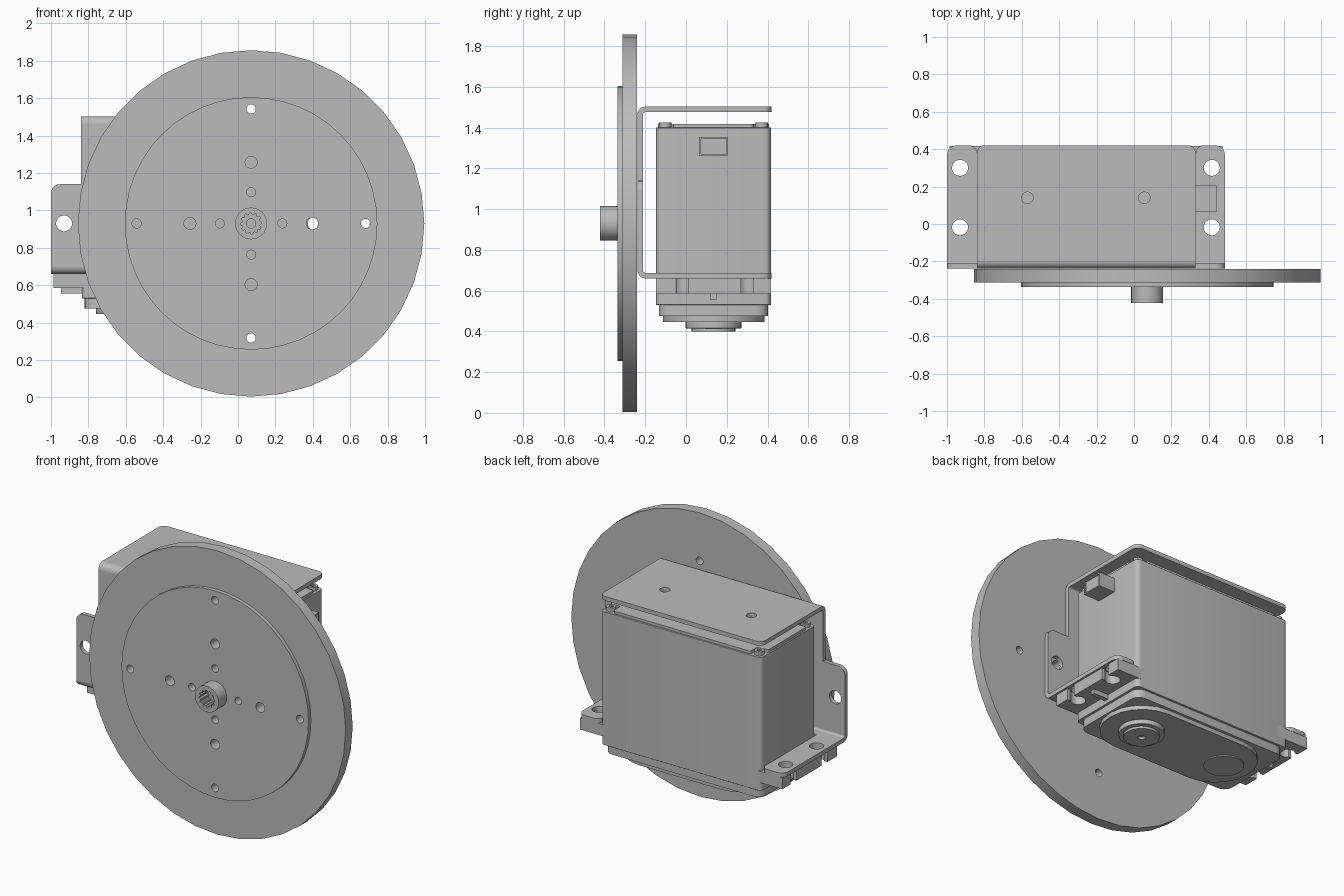
import bpy, bmesh
from math import cos, sin, pi, radians
from mathutils import Matrix, Vector

cube = bpy.data.objects.get("Cube")
if cube:
    bpy.data.objects.remove(cube, do_unlink=True)

grey = bpy.data.materials.new("plain grey")
grey.use_nodes = True
GREY = (0.5, 0.5, 0.5, 1)
grey.diffuse_color = GREY
grey.node_tree.nodes["Principled BSDF"].inputs["Base Color"].default_value = GREY

parts = []
# Columns: where the outline's two directions and the extrusion go
AXES = {
    "z": Matrix(((1, 0, 0), (0, 1, 0), (0, 0, 1))),
    "y": Matrix(((1, 0, 0), (0, 0, -1), (0, 1, 0))),
    "x": Matrix(((0, 0, 1), (1, 0, 0), (0, 1, 0))),
}


def circle(cx, cy, r, n=20):
    return [(cx + r * cos(2 * pi * i / n), cy + r * sin(2 * pi * i / n)) for i in range(n)]


def rounded(points, r, seg=5):
    """Round polygon corners; a third value in a point overrides the radius."""
    out = []
    for i, p in enumerate(points):
        radius = p[2] if len(p) > 2 else r
        c = Vector(p[:2])
        a = (Vector(points[i - 1][:2]) - c).normalized()
        b = (Vector(points[(i + 1) % len(points)][:2]) - c).normalized()
        if radius == 0:
            out.append(tuple(c))
            continue
        # all rounded corners are right angles
        mid = c + (a + b) * radius
        for k in range(seg + 1):
            t = k / seg * pi / 2
            out.append(tuple(mid - b * radius * cos(t) - a * radius * sin(t)))
    return out


def rect(x0, x1, y0, y1, r=0.0):
    return rounded([(x0, y0), (x1, y0), (x1, y1), (x0, y1)], r)


def plate(name, outlines, axis, lo, hi, bevel=0):
    """Extrude outlines (inner ones become holes) from lo to hi along an axis."""
    curve = bpy.data.curves.new(name, "CURVE")
    curve.dimensions = "2D"
    curve.fill_mode = "BOTH"
    curve.extrude = (hi - lo) / 2
    for pts in outlines:
        s = curve.splines.new("POLY")
        s.points.add(len(pts) - 1)
        for sp, p in zip(s.points, pts):
            sp.co = (p[0], p[1], 0, 1)
        s.use_cyclic_u = True
    tmp = bpy.data.objects.new(name + " outline", curve)
    bpy.context.collection.objects.link(tmp)
    dg = bpy.context.evaluated_depsgraph_get()
    mesh = bpy.data.meshes.new_from_object(tmp.evaluated_get(dg))
    bpy.data.objects.remove(tmp, do_unlink=True)
    bpy.data.curves.remove(curve)
    m = AXES[axis].to_4x4()
    m.translation = Vector([(lo + hi) / 2 if a == axis else 0 for a in "xyz"])
    mesh.transform(m)
    bm = bmesh.new()
    bm.from_mesh(mesh)
    bmesh.ops.remove_doubles(bm, verts=bm.verts, dist=1e-5)
    bmesh.ops.recalc_face_normals(bm, faces=bm.faces)
    bm.to_mesh(mesh)
    bm.free()
    mesh.materials.clear()
    mesh.materials.append(grey)
    ob = bpy.data.objects.new(name, mesh)
    bpy.context.collection.objects.link(ob)
    if bevel:
        mod = ob.modifiers.new("edge", "BEVEL")
        mod.width, mod.segments, mod.angle_limit = bevel, 2, radians(50)
    parts.append(ob)
    return ob


# Wheel, horn and splined hub
CX, CZ = 0.07, 0.93
SPOKES = ((1, 0), (0, 1), (-1, 0), (0, -1))
holes = [circle(CX + d * u, CZ + d * v, r)
         for d, r in ((0.167, 0.024), (0.327, 0.032), (0.612, 0.025)) for u, v in SPOKES]
holes.append(circle(CX, CZ, 0.025))
plate("wheel_disc", [circle(CX, CZ, 0.926, 36)] + holes, "y", -0.312, -0.24)
plate("horn_disc", [circle(CX, CZ, 0.675, 48)] + holes, "y", -0.337, -0.312)
spline_bore = [(CX + r * cos(i * pi / 24), CZ + r * sin(i * pi / 24))
               for i in range(48) for r in ((0.057 if i % 4 < 2 else 0.047),)]
plate("hub", [circle(CX, CZ, 0.085, 32), spline_bore], "y", -0.422, -0.337)

# Bent sheet bracket
MID, LEFT, RIGHT, W0, W1 = -0.257, -0.84, 0.33, -1.0, 0.486
T, R, FRONT, REAR, LOW, TOP = 0.027, 0.04, -0.238, 0.42, 0.66, 1.503
EARS = (-0.93, 0.416)
MOUNT_Y = (-0.018, 0.30)
back = rounded([(W0, LOW + R, 0), (W1, LOW + R, 0), (W1, 1.14), (RIGHT, 1.14, 0), (RIGHT, TOP - R, 0),
                (LEFT, TOP - R, 0), (LEFT, 1.14, 0), (W0, 1.14)], 0.05)
plate("bracket_back", [back] + [circle(x, CZ, 0.043) for x in EARS], "y", FRONT, FRONT + T)
top = rounded([(LEFT, FRONT + R, 0), (RIGHT, FRONT + R, 0), (RIGHT, REAR), (LEFT, REAR)], 0.04)
plate("bracket_top", [top] + [circle(x, 0.14, 0.031) for x in (-0.57, 0.055)], "z", TOP - T, TOP)
base = rounded([(W0, FRONT + R, 0), (W1, FRONT + R, 0), (W1, REAR, 0.05), (RIGHT, REAR, 0.04),
                (RIGHT, -0.147, 0), (LEFT, -0.147, 0), (LEFT, REAR, 0.04), (W0, REAR, 0.05)], 0)
plate("bracket_base", [base] + [circle(x, y, 0.043) for x in EARS for y in MOUNT_Y], "z", LOW, LOW + T)


def bend(name, z, up, x0, x1):
    arc = [(k / 6 * pi / 2) for k in range(7)]
    ring = [(r * cos(t), r * sin(t)) for r, ts in ((R, arc), (R - T, arc[::-1])) for t in ts]
    plate(name, [[(FRONT + R - c, z + up * s) for c, s in ring]], "x", x0, x1)


bend("bracket_top_bend", TOP - R, 1, LEFT, RIGHT)
bend("bracket_base_bend", LOW + R, -1, W0, W1)

# Motor case with raised lid and corner screws
B0, B1, Y0, Y1 = -0.835, 0.325, -0.147, 0.417
plate("motor_case", [rect(B0, B1, Y0, Y1, 0.03)], "z", 0.53, 1.40, 0.01)
n = 0.085
lid = rounded([(B0 + n, Y0 + 0.01), (B1 - n, Y0 + 0.01), (B1 - n, Y0 + n), (B1 - 0.01, Y0 + n),
               (B1 - 0.01, Y1 - n), (B1 - n, Y1 - n), (B1 - n, Y1 - 0.01), (B0 + n, Y1 - 0.01),
               (B0 + n, Y1 - n), (B0 + 0.01, Y1 - n), (B0 + 0.01, Y0 + n), (B0 + n, Y0 + n)], 0.015)
plate("case_lid", [lid], "z", 1.39, 1.418)
for x in (B0 + 0.045, B1 - 0.045):
    for y in (Y0 + 0.045, Y1 - 0.045):
        plate("case_screw", [circle(x, y, 0.03), circle(x, y, 0.015, 6)], "z", 1.39, 1.425)

# Cable socket on the side
plate("socket", [rect(0.065, 0.207, 1.262, 1.355), rect(0.073, 0.199, 1.27, 1.347)], "x", 0.32, 0.44)
plate("socket_core", [rect(0.073, 0.199, 1.27, 1.347)], "x", 0.32, 0.432)

# Mounting ears with open keyhole slots, and a rib under each
for side, s in (("left", 1), ("right", -1)):
    pts = [(0.5, Y0), (0.73, Y0)]
    for c in MOUNT_Y:
        arc = [radians(-40 - 280 * k / 16) for k in range(17)]
        pts += [(0.73, c - 0.03)] + [(0.674 + 0.046 * cos(a), c + 0.046 * sin(a)) for a in arc]
        pts += [(0.73, c + 0.03)]
    pts += [(0.73, Y1), (0.5, Y1)]
    plate(side + "_ear", [[(MID + s * u, v) for u, v in pts]], "z", 0.585, LOW)
    xs = sorted((MID + s * 0.55, MID + s * 0.69))
    plate(side + "_rib", [rect(*xs, 0.12, 0.15)], "z", 0.555, 0.59)

# Stepped gear cover and output shaft
OX, OY = 0.055, 0.135
plate("gear_cover", [rect(B0 + 0.015, B1 - 0.015, -0.133, 0.403, 0.06)], "z", 0.475, 0.53)
plate("gear_cover_step", [rect(-0.76, 0.30, -0.112, 0.385, 0.24)], "z", 0.447, 0.475)
plate("idler_cap", [circle(-0.58, OY, 0.12, 32)], "z", 0.44, 0.447)
plate("output_collar", [circle(OX, OY, 0.137, 32)], "z", 0.415, 0.447, 0.006)
plate("output_boss", [circle(OX, OY, 0.107, 32), circle(OX, OY, 0.022)], "z", 0.40, 0.415)

bpy.ops.object.select_all(action="DESELECT")
for ob in parts:
    ob.select_set(True)
bpy.context.view_layer.objects.active = parts[0]
bpy.ops.object.shade_smooth_by_angle()
